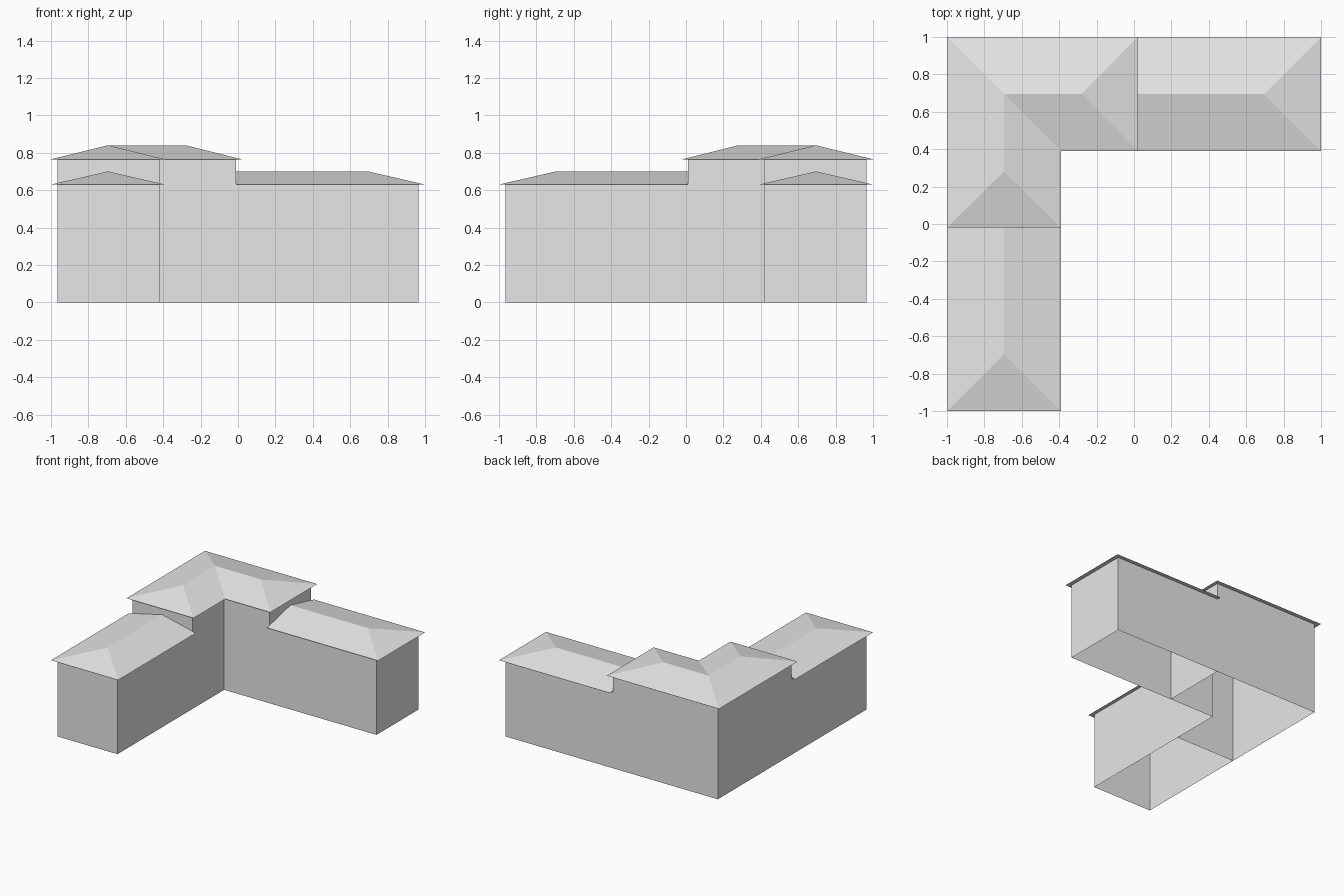
import bpy
import bmesh

# Main levels and plan lines
EDGE, INNER, MID = 1.0, 0.39, 0.695      # eave lines and ridge line of each arm
WALL, WALL_IN = 0.965, 0.42              # outer and courtyard wall lines
END, EAVE_END, RIDGE_END = -0.01, 0.02, -0.28
LOW_EAVE, LOW_RIDGE = 0.63, 0.70
HIGH_EAVE, HIGH_RIDGE = 0.765, 0.84

cube = bpy.data.objects.get("Cube")
if cube:
    bpy.data.objects.remove(cube, do_unlink=True)

grey = bpy.data.materials.new("light_grey")
grey.use_nodes = True
grey.diffuse_color = (0.8, 0.8, 0.8, 1)
grey.node_tree.nodes["Principled BSDF"].inputs["Base Color"].default_value = (0.8, 0.8, 0.8, 1)


def across(p):
    """Mirror a point over the building's diagonal."""
    return (-p[1], -p[0], *p[2:])


def make(name, points, faces, mirrored=False):
    """Flat-shaded part, optionally mirrored over the diagonal."""
    bm = bmesh.new()
    verts = [bm.verts.new(across(p) if mirrored else p) for p in points]
    for face in faces:
        order = reversed(face) if mirrored else face
        bm.faces.new([verts[i] for i in order])
    mesh = bpy.data.meshes.new(name)
    bm.to_mesh(mesh)
    bm.free()
    mesh.materials.append(grey)
    obj = bpy.data.objects.new(name, mesh)
    bpy.context.collection.objects.link(obj)


def walls(name, outline, top, closed, mirrored=False):
    """Upright walls along a counter-clockwise plan, open below."""
    n = len(outline)
    points = [(x, y, z) for z in (0, top) for x, y in outline]
    sides = range(n if closed else n - 1)
    faces = [(i, (i + 1) % n, (i + 1) % n + n, i + n) for i in sides]
    make(name, points, faces, mirrored)


def roof(name, eaves, ridge, low, high, slopes, mirrored=False):
    """Sloped faces over a flat soffit."""
    points = [(x, y, low) for x, y in eaves] + [(x, y, high) for x, y in ridge]
    soffit = tuple(reversed(range(len(eaves))))
    make(name, points, slopes + [soffit], mirrored)


# Tall L-shaped corner block
half = [(-WALL, -END), (-WALL_IN, -END), (-WALL_IN, WALL_IN)]
walls("corner_walls", [(-WALL, WALL)] + half + [across(p) for p in half[1::-1]],
      HIGH_EAVE, True)

# Hipped L-shaped roof with one valley over the courtyard corner
half = [(-EDGE, -EAVE_END), (-INNER, -EAVE_END), (-INNER, INNER)]
roof("corner_roof",
     [(-EDGE, EDGE)] + half + [across(p) for p in half[1::-1]],
     [(-MID, MID), (-MID, -RIDGE_END), (RIDGE_END, MID)],
     HIGH_EAVE, HIGH_RIDGE,
     [(0, 1, 7, 6), (1, 2, 7), (2, 3, 6, 7), (3, 4, 8, 6), (4, 5, 8), (5, 0, 6, 8)])

# Two lower wings, hipped at the free end and butting against the corner block
for side, mirrored in (("left", False), ("front", True)):
    walls(side + "_wing_walls",
          [(END, WALL_IN), (WALL, WALL_IN), (WALL, WALL), (END, WALL)],
          LOW_EAVE, False, mirrored)
    roof(side + "_wing_roof",
         [(END, INNER), (EDGE, INNER), (EDGE, EDGE), (END, EDGE)],
         [(END, MID), (MID, MID)], LOW_EAVE, LOW_RIDGE,
         [(0, 1, 5, 4), (1, 2, 5), (2, 3, 4, 5), (3, 0, 4)], mirrored)
